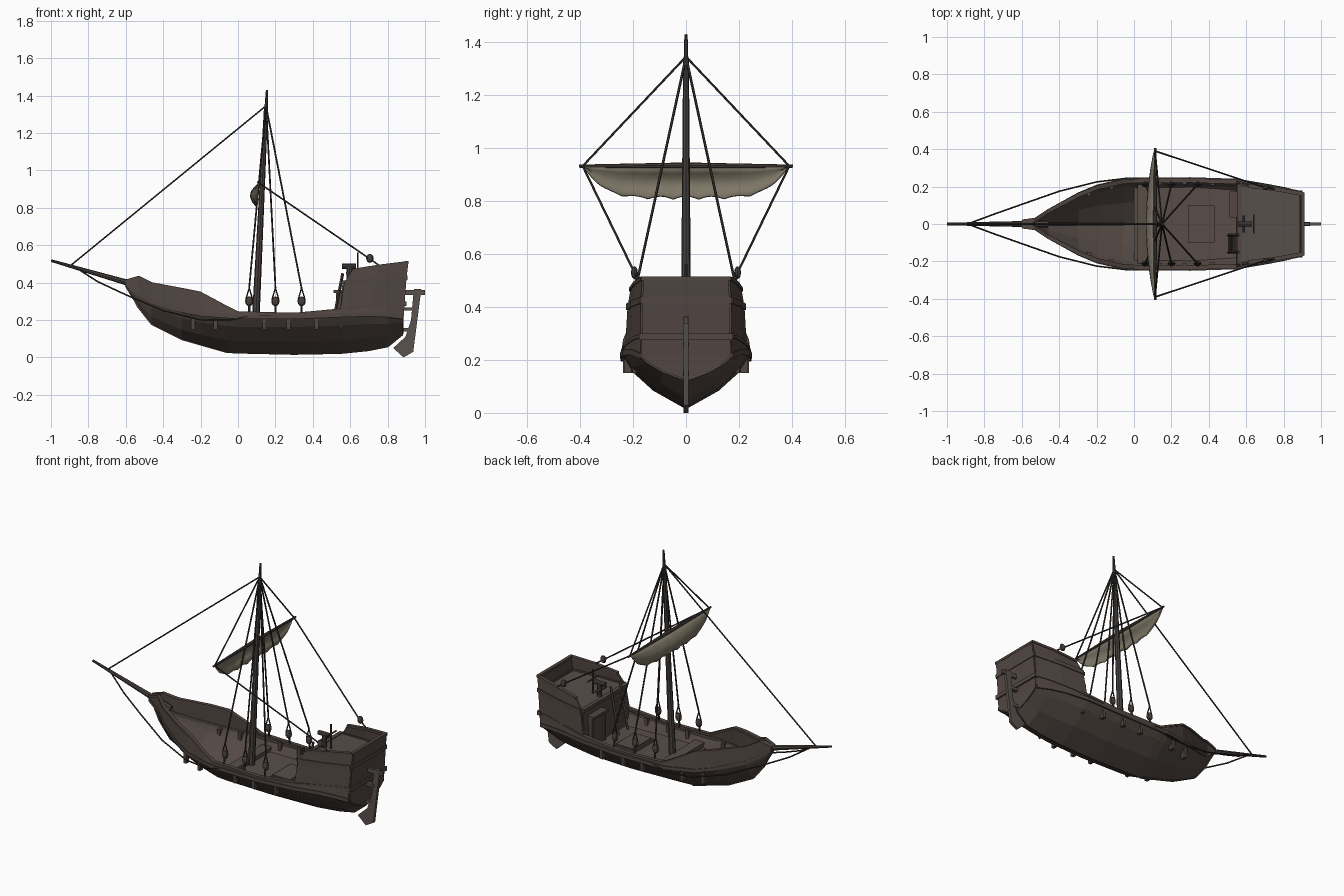
import bpy, bmesh, math
from mathutils import Vector, Matrix

if "Cube" in bpy.data.objects:
    bpy.data.objects.remove(bpy.data.objects["Cube"])


def material(name, rgb):
    m = bpy.data.materials.new(name)
    m.diffuse_color = (*rgb, 1)
    m.use_nodes = True
    m.node_tree.nodes["Principled BSDF"].inputs["Base Color"].default_value = m.diffuse_color
    return m


WOOD = material("dark_wood", (0.085, 0.064, 0.056))
DECK = material("deck_wood", (0.098, 0.076, 0.066))
SPAR = material("spar_wood", (0.065, 0.053, 0.047))
ROPE = material("rope", (0.04, 0.034, 0.03))
CLOTH = material("sail_cloth", (0.21, 0.185, 0.135))
RUDDER = material("weathered_wood", (0.1, 0.085, 0.077))


def finish(bm, name, mat, mirror=False, thick=0):
    bmesh.ops.remove_doubles(bm, verts=bm.verts, dist=1e-5)
    bmesh.ops.recalc_face_normals(bm, faces=bm.faces)
    me = bpy.data.meshes.new(name)
    bm.to_mesh(me)
    bm.free()
    me.materials.append(mat)
    ob = bpy.data.objects.new(name, me)
    bpy.context.collection.objects.link(ob)
    if mirror:
        m = ob.modifiers.new("mirror", 'MIRROR')
        m.use_axis = (False, True, False)
    if thick:
        s = ob.modifiers.new("thickness", 'SOLIDIFY')
        s.thickness, s.offset = thick, 0
    return ob


def loft(name, rows, mat, mirror=True, thick=0.012, closed=False):
    bm = bmesh.new()
    g = [[bm.verts.new(p) for p in r] for r in rows]
    for a, b in zip(g, g[1:]):
        n = len(a)
        for i in range(n if closed else n - 1):
            j = (i + 1) % n
            bm.faces.new((a[i], a[j], b[j], b[i]))
    if closed:
        bm.faces.new(g[0])
        bm.faces.new(g[-1])
    return finish(bm, name, mat, mirror, 0 if closed else thick)


def strip(name, path, w, h, mat=WOOD):
    # rectangular moulding swept along one side, then mirrored
    rows = []
    for x, y, z in path:
        lo = max(y - w, 0.001)
        rows.append([(x, lo, z), (x, y + w, z), (x, y + w, z + h), (x, lo, z + h)])
    return loft(name, rows, mat, closed=True)


def cyl(bm, p, q, r1, r2=None, n=6):
    p, q = Vector(p), Vector(q)
    d = q - p
    mt = Matrix.Translation((p + q) / 2) @ d.to_track_quat('Z', 'Y').to_matrix().to_4x4()
    bmesh.ops.create_cone(bm, cap_ends=True, segments=n, radius1=r1,
                          radius2=r1 if r2 is None else r2, depth=d.length, matrix=mt)


def box(bm, x0, x1, y0, y1, z0, z1):
    mt = Matrix.Translation(((x0 + x1) / 2, (y0 + y1) / 2, (z0 + z1) / 2)) @ \
        Matrix.Diagonal((x1 - x0, y1 - y0, z1 - z0, 1))
    bmesh.ops.create_cube(bm, size=1, matrix=mt)


def plate(name, pts, t, mat):
    loft(name, [[(x, s * t, z) for x, z in pts] for s in (-1, 1)], mat, mirror=False, closed=True)


def rope(name, pts, r=0.0045):
    bm = bmesh.new()
    for a, b in zip(pts, pts[1:]):
        cyl(bm, a, b, r, n=5)
    finish(bm, name, ROPE)


# hull stations: x, keel z, half width, wale z, rail z
ST = [(-.60, .385, .012, .39, .415), (-.53, .27, .022, .34, .435), (-.46, .18, .07, .30, .40),
      (-.30, .10, .158, .25, .37), (-.20, .07, .20, .23, .35), (-.06, .03, .233, .22, .275),
      (0, .027, .237, .215, .245), (.3, .02, .24, .215, .237), (.55, .025, .232, .225, .26),
      (.7, .04, .207, .23, .28), (.8, .06, .188, .225, .29), (.88, .125, .168, .215, .295)]
FG = [(0, 0), (.5, .35), (.86, .75), (1, 1)]


def section(s):
    x, k, b, w, r = s
    return [(x, b * f, k + (w - k) * g) for f, g in FG] + [(x, b * .97, r)]


loft("hull", [section(s) for s in ST], WOOD)
strip("wale", [(x, b, w - .01) for x, k, b, w, r in ST], .010, .022)
strip("rail", [(x, b * .97, r - .012) for x, k, b, w, r in ST], .012, .014)
plate("stem", [(-.61, .415), (-.54, .27), (-.465, .175), (-.30, .092), (-.05, .022),
               (-.05, .05), (-.30, .12), (-.44, .21), (-.5, .3), (-.54, .43)], .009, WOOD)

# main deck, beam, hatch
loft("main_deck", [[(x, 0, .16), (x, w, .16)] for x, w in
                   ((0, .192), (.3, .197), (.45, .19), (.56, .178))], DECK)
bm = bmesh.new()
box(bm, .02, .085, -.21, .21, .165, .19)
finish(bm, "mast_beam", DECK)
bm = bmesh.new()
box(bm, .29, .43, -.10, .10, .16, .183)
box(bm, .30, .42, -.09, .09, .183, .19)
finish(bm, "hatch", DECK)
bm = bmesh.new()
for s in (-1, 1):
    for x, y in ((-.24, .165), (-.12, .2), (.14, .222), (.27, .224), (.42, .22)):
        box(bm, x - .01, x + .01, s * y - .014, s * y + .014, .15, .235)
finish(bm, "hull_ribs", WOOD)

# stern castle
CAST = [[(.545, .224, .25), (.568, .215, .40), (.61, .204, .465)],
        [(.72, .203, .275), (.73, .197, .412), (.75, .188, .488)],
        [(.885, .167, .29), (.895, .165, .425), (.905, .16, .507)]]
loft("castle_sides", CAST, WOOD)
stern = section(ST[-1])[:4] + CAST[2]
loft("transom", [[(x, 0, z), (x, y, z)] for x, y, z in stern], WOOD)
loft("castle_front", [[(.55, 0, .15), (.55, .2, .15)], [(.552, 0, .25), (.552, .22, .25)],
                      [(.565, 0, .405), (.565, .213, .405)]], WOOD)
loft("castle_deck", [[(x, 0, z), (x, w, z)] for x, w, z in
                     ((.56, .212, .40), (.73, .196, .41), (.893, .163, .42))], DECK)
strip("castle_band", [(x, y, z - .012) for x, y, z in (r[1] for r in CAST)], .012, .024)
strip("castle_rail", [(x, y, z - .006) for x, y, z in (r[2] for r in CAST)], .011, .014)
bm = bmesh.new()
box(bm, .875, .9, -.178, .178, .275, .30)
box(bm, .885, .905, -.172, .172, .413, .437)
box(bm, .892, .912, -.168, .168, .50, .515)
box(bm, .55, .575, -.215, .215, .392, .412)
finish(bm, "castle_cross_bands", WOOD)

# door and ladder on the castle front
bm = bmesh.new()
box(bm, .535, .56, .05, .16, .165, .34)
for y in (.045, .165):
    box(bm, .525, .56, y - .008, y + .008, .165, .35)
box(bm, .51, .56, .035, .175, .345, .36)
finish(bm, "cabin_door", WOOD)
bm = bmesh.new()
for y in (-.06, -.15):
    cyl(bm, (.505, y, .165), (.56, y, .45), .008, n=4)
for i in range(6):
    t = (i + .7) / 7
    cyl(bm, (.505 + .055 * t, -.15, .165 + .285 * t), (.505 + .055 * t, -.06, .165 + .285 * t), .006, n=4)
finish(bm, "ladder", SPAR)

# steering post and small windlass
bm = bmesh.new()
cyl(bm, (.595, 0, .40), (.595, 0, .49), .015, n=8)
cyl(bm, (.555, 0, .488), (.63, 0, .488), .014, n=8)
cyl(bm, (.585, -.045, .45), (.585, .045, .45), .010)
cyl(bm, (.64, 0, .41), (.64, 0, .56), .005)
cyl(bm, (.64, -.05, .50), (.64, .05, .50), .005)
finish(bm, "windlass", SPAR)

# rudder and tiller
plate("rudder", [(.94, .365), (.98, .365), (.937, .03), (.885, 0), (.83, .05),
                 (.895, .11), (.925, .2)], .009, RUDDER)
bm = bmesh.new()
box(bm, .87, 1.0, -.007, .007, .335, .36)
for x, z in ((.88, .25), (.865, .14)):
    box(bm, x, x + .06, -.012, .012, z, z + .018)
finish(bm, "tiller", RUDDER)

# spars
bm = bmesh.new()
cyl(bm, (.092, 0, .15), (.15, 0, 1.34), .021, .011, n=8)
cyl(bm, (.15, 0, 1.33), (.155, 0, 1.43), .009, .006, n=8)
finish(bm, "mast", SPAR)
bm = bmesh.new()
cyl(bm, (-.46, 0, .362), (-.999, 0, .518), .019, .007, n=8)
finish(bm, "bowsprit", SPAR)
bm = bmesh.new()
for s in (-1, 1):
    cyl(bm, (.113, 0, .935), (.113, s * .405, .932), .011, .006, n=8)
finish(bm, "yard", SPAR)

# gathered sail with a scalloped lower edge
rows = []
for i in range(49):
    u = -1 + i / 24
    drop = .122 * (1 - abs(u) ** 5) - .012 * abs(math.cos(u * math.pi * 4)) * (1 - u * u)
    full = .04 * (1 - u * u) + .004
    rows.append([(.112 - full * math.sin(math.pi * v * .9), u * .385, .93 - drop * v)
                 for v in (0, .2, .4, .6, .8, 1)])
sail = loft("furled_sail", rows, CLOTH, mirror=False, thick=.008)
sail.data.polygons.foreach_set("use_smooth", [True] * len(sail.data.polygons))

# rigging
top = (.15, 0, 1.345)
rope("forestay", [(-.89, 0, .495), top])
blocks = bmesh.new()


def block(x, y, z, r=.02):
    mt = Matrix.Translation((x, y, z)) @ Matrix.Diagonal((1, .65, 1.2, 1))
    bmesh.ops.create_uvsphere(blocks, u_segments=8, v_segments=6, radius=r, matrix=mt)


for s, side in ((-1, "right"), (1, "left")):
    rope("yard_lift_" + side, [(.113, s * .39, .932), top])
    rope("yard_brace_" + side, [(.113, s * .39, .932), (.70, s * .195, .53), (.75, s * .188, .495)])
    block(.705, s * .195, .53)
    rope("bow_guy_" + side, [(-.89, 0, .495), (-.75, s * .052, .405), (-.6, s * .105, .335),
                             (-.4, s * .175, .25), (-.2, s * .225, .20),
                             (-.05, s * .243, .197), (.05, s * .245, .22)])
    for k, x in enumerate((.06, .2, .34)):
        y = s * .212
        rope("shroud_%s_%d" % (side, k + 1), [top, (x, y, .37)], .005)
        rope("shroud_loop_%s_%d" % (side, k + 1),
             [(x - .018, y, .31), (x, y, .37), (x + .018, y, .31)], .004)
        rope("shroud_lashing_%s_%d" % (side, k + 1), [(x, y, .30), (x, s * .225, .23)], .006)
        block(x, y, .30, .022)
finish(blocks, "rigging_blocks", SPAR)
